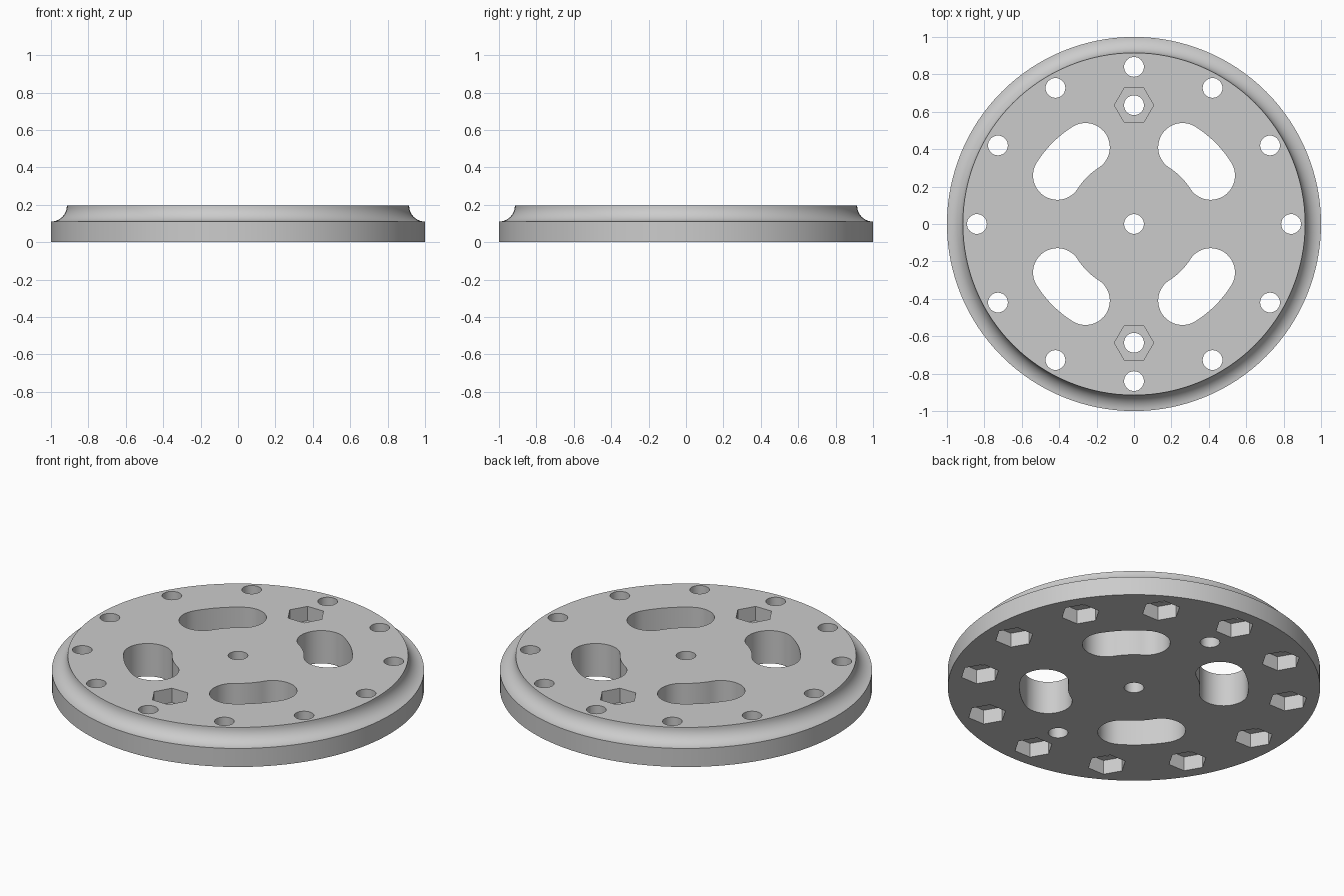
import bpy, bmesh
from math import sin, cos, pi, radians

cube = bpy.data.objects.get("Cube")
if cube:
    bpy.data.objects.remove(cube, do_unlink=True)

HEIGHT, LEDGE, POCKET = 0.195, 0.11, 0.085
BOLT_RING, NUT_RING = 0.84, 0.635
HOLE, NUT = 0.053, 0.105

grey = bpy.data.materials.new("plain grey")
grey.use_nodes = True
grey.diffuse_color = (0.6, 0.6, 0.6, 1)
grey.node_tree.nodes["Principled BSDF"].inputs["Base Color"].default_value = (0.6, 0.6, 0.6, 1)


def arc(cx, cy, r, start, end, n):
    """Points on an arc, both ends included."""
    angles = [start + (end - start) * i / n for i in range(n + 1)]
    return [(cx + r * cos(a), cy + r * sin(a)) for a in angles]


def polygon(cx, cy, r, n):
    return arc(cx, cy, r, 0, 2 * pi, n)[:-1]


def prism(bm, outline, z0, z1):
    """Extrude a closed counter-clockwise outline between two heights."""
    low = [bm.verts.new((x, y, z0)) for x, y in outline]
    high = [bm.verts.new((x, y, z1)) for x, y in outline]
    bm.faces.new(low[::-1])
    bm.faces.new(high)
    for i in range(len(low)):
        j = (i + 1) % len(low)
        bm.faces.new((low[i], low[j], high[j], high[i]))


def make_object(name, bm):
    mesh = bpy.data.meshes.new(name)
    bm.to_mesh(mesh)
    bm.free()
    mesh.materials.append(grey)
    obj = bpy.data.objects.new(name, mesh)
    bpy.context.collection.objects.link(obj)
    return obj


def slot(middle):
    """Curved slot with round ends, centred on the given direction."""
    ring, r, half = 0.485, 0.13, radians(12.7)
    a, b = middle - half, middle + half
    points = arc(0, 0, ring + r, a, b, 12)
    points += arc(ring * cos(b), ring * sin(b), r, b, b + pi, 20)[1:]
    points += arc(0, 0, ring - r, b, a, 12)[1:]
    points += arc(ring * cos(a), ring * sin(a), r, a + pi, a + 2 * pi, 20)[1:-1]
    return points


# Disc: straight rim with a hollow cove up to the top face
cove = HEIGHT - LEDGE
profile = [(1, 0)] + arc(1, HEIGHT, cove, -pi / 2, -pi, 10)
profile[-1] = (1 - cove, HEIGHT)
bm = bmesh.new()
SEGMENTS = 128
rings = []
for radius, z in profile:
    rings.append([bm.verts.new((x, y, z)) for x, y in polygon(0, 0, radius, SEGMENTS)])
for lower, upper in zip(rings, rings[1:]):
    for i in range(SEGMENTS):
        j = (i + 1) % SEGMENTS
        bm.faces.new((lower[i], lower[j], upper[j], upper[i]))
bm.faces.new(rings[0][::-1])
bm.faces.new(rings[-1])
disc = make_object("mounting_disc", bm)

# Bolt circle, nut positions and centre
bolts = [(BOLT_RING * cos(k * pi / 6), BOLT_RING * sin(k * pi / 6)) for k in range(12)]
nuts = [(0, NUT_RING), (0, -NUT_RING)]

# Through holes and curved slots
bm = bmesh.new()
for x, y in bolts + nuts + [(0, 0)]:
    prism(bm, polygon(x, y, HOLE, 32), -0.1, HEIGHT + 0.1)
for k in range(4):
    prism(bm, slot(pi / 4 + k * pi / 2), -0.1, HEIGHT + 0.1)
holes = make_object("hole_cutter", bm)

# Hexagonal pockets: two from the top, twelve from below
bm = bmesh.new()
for x, y in nuts:
    prism(bm, polygon(x, y, NUT, 6), HEIGHT - POCKET, HEIGHT + 0.1)
for x, y in bolts:
    prism(bm, polygon(x, y, NUT, 6), -0.1, POCKET)
pockets = make_object("pocket_cutter", bm)

# Cut the disc, then discard the cutters
bpy.ops.object.select_all(action="DESELECT")
bpy.context.view_layer.objects.active = disc
disc.select_set(True)
for cutter in (pockets, holes):
    cutter.hide_render = True
    cut = disc.modifiers.new(cutter.name, "BOOLEAN")
    cut.operation = "DIFFERENCE"
    cut.solver = "EXACT"
    cut.object = cutter
    bpy.ops.object.modifier_apply(modifier=cut.name)
    bpy.data.objects.remove(cutter, do_unlink=True)

bpy.ops.object.shade_smooth_by_angle(angle=radians(30))
